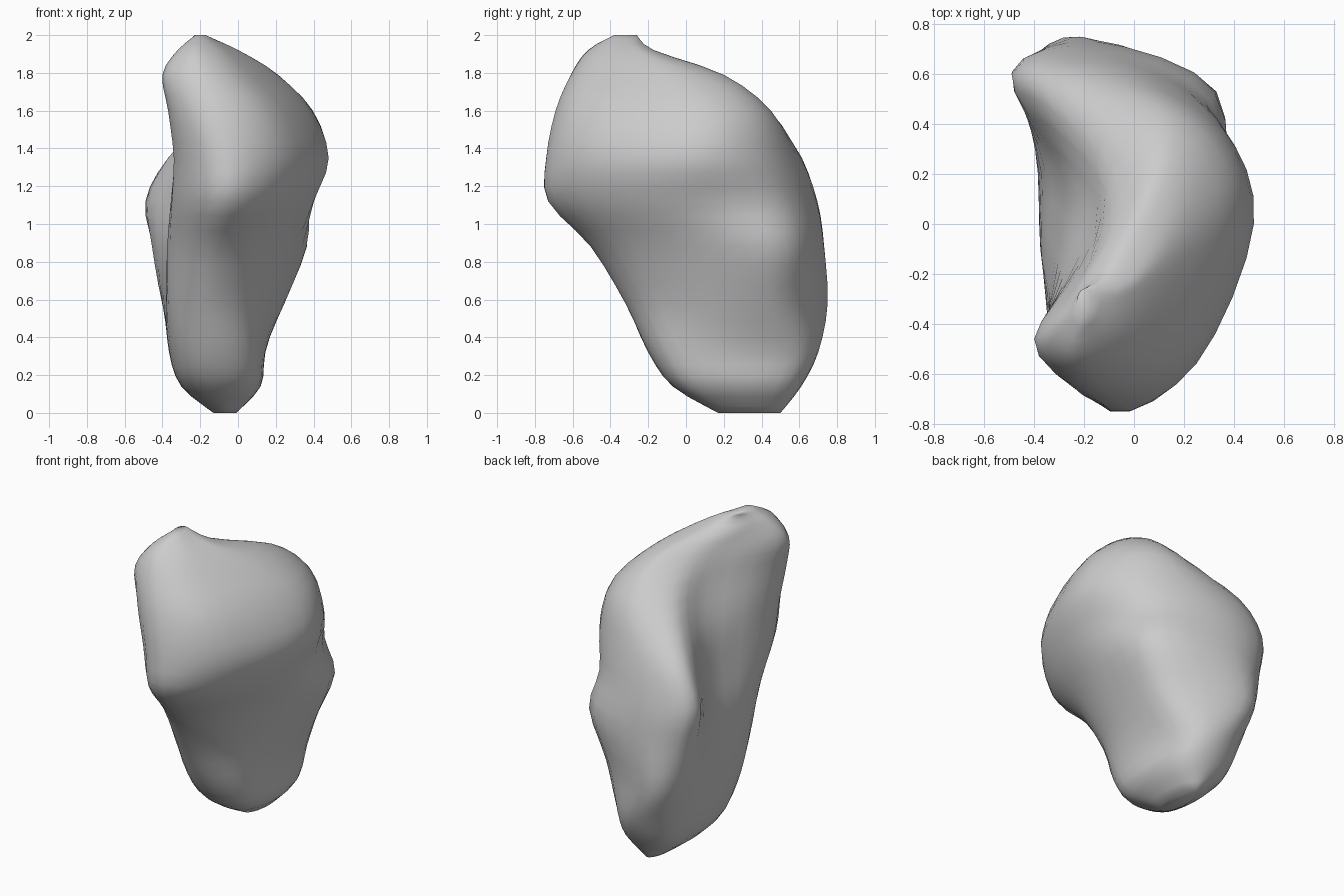
import bpy, bmesh, math
from mathutils import Vector

if "Cube" in bpy.data.objects:
    bpy.data.objects.remove(bpy.data.objects["Cube"])


def oval(cx, cy, rx, ry, full=1.0):
    # eight points, starting at the front and going round to the right; full swells the diagonals
    pts = []
    for i in range(8):
        k = full if i % 2 else 1.0
        a = i * math.pi / 4
        pts.append((cx + k * rx * math.sin(a), cy - k * ry * math.cos(a)))
    return pts


def spline(a, b, c, d, t):
    # point between b and c on a smooth curve
    return 0.5 * (2 * b + (c - a) * t + (2 * a - 5 * b + 4 * c - d) * t * t + (3 * b - a - 3 * c + d) * t ** 3)


# crescent cross-sections by height: front, front right, right, ... front left
sections = [
    (0.00, oval(-0.07, 0.335, 0.06, 0.165)),
    (0.14, oval(-0.09, 0.27, 0.21, 0.34, 1.08)),
    (0.32, oval(-0.11, 0.25, 0.255, 0.45, 1.08)),
    (0.58, [(-.17, -.32), (.06, -.22), (.22, .15), (.20, .54), (-.22, .75), (-.39, .61), (-.385, .2), (-.35, -.14)]),
    (0.88, [(-.16, -.50), (.11, -.37), (.31, .05), (.33, .53), (-.15, .73), (-.45, .62), (-.37, .2), (-.36, -.2)]),
    (1.12, [(-.10, -.73), (.20, -.53), (.40, -.02), (.29, .48), (-.15, .69), (-.49, .6), (-.31, .2), (-.35, -.34)]),
    (1.35, [(-.10, -.74), (.25, -.56), (.48, 0), (.35, .39), (0, .59), (-.37, .56), (-.25, .14), (-.34, -.42)]),
    (1.60, [(-.16, -.69), (.17, -.55), (.39, 0), (.32, .31), (.1, .45), (-.13, .34), (-.16, 0), (-.37, -.46)]),
    (1.79, [(-.22, -.61), (.01, -.51), (.19, -.15), (.20, .08), (.1, .2), (-.03, .09), (-.18, -.15), (-.4, -.46)]),
    (1.92, [(-.24, -.52), (-.1, -.45), (-.02, -.3), (0, -.22), (-.06, -.17), (-.15, -.2), (-.26, -.3), (-.32, -.42)]),
    (2.00, oval(-0.20, -0.32, 0.03, 0.06)),
]

# round each section into a closed smooth ring
rings = []
for z, pts in sections:
    p = [Vector((x, y, z)) for x, y in pts]
    rings.append([spline(p[i - 1], p[i], p[(i + 1) % 8], p[(i + 2) % 8], s / 4)
                  for i in range(8) for s in range(4)])

# fill in smooth rings between the heights
last = len(rings) - 1
levels = []
for k in range(last):
    four = [rings[max(k - 1, 0)], rings[k], rings[k + 1], rings[min(k + 2, last)]]
    for s in range(3):
        levels.append([spline(a, b, c, d, s / 3) for a, b, c, d in zip(*four)])
levels.append(rings[last])

# skin the rings and close both ends
bm = bmesh.new()
grid = [[bm.verts.new((v.x, v.y, min(max(v.z, 0), 2))) for v in ring] for ring in levels]
n = len(grid[0])
for lo, hi in zip(grid, grid[1:]):
    for i in range(n):
        j = (i + 1) % n
        bm.faces.new((lo[i], lo[j], hi[j], hi[i]))
bm.faces.new(grid[0][::-1])
bm.faces.new(grid[-1])
bmesh.ops.recalc_face_normals(bm, faces=bm.faces)
for f in bm.faces:
    f.smooth = True
mesh = bpy.data.meshes.new("curved_stone")
bm.to_mesh(mesh)
bm.free()
stone = bpy.data.objects.new("curved_stone", mesh)
bpy.context.collection.objects.link(stone)
